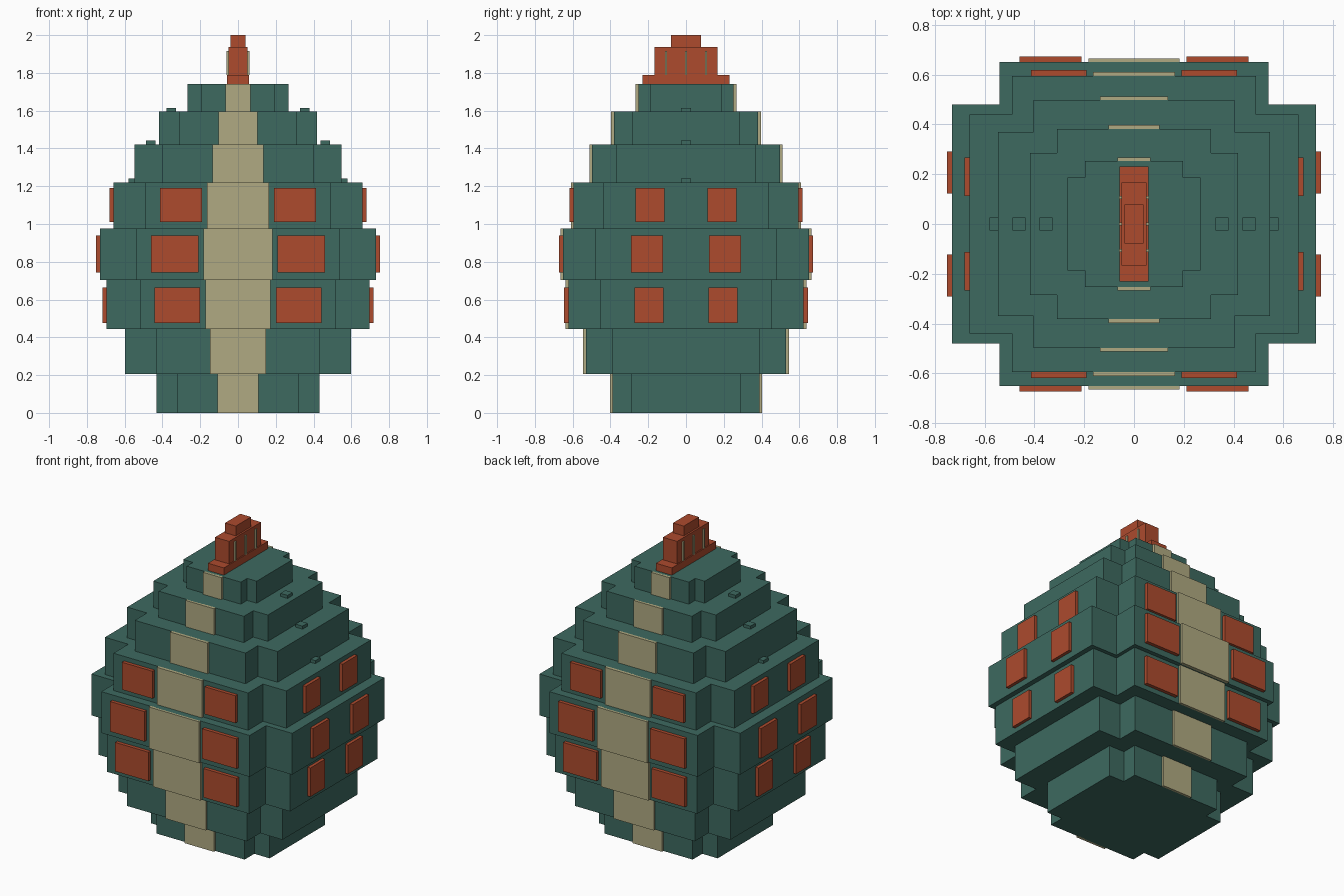
import bpy, bmesh

if "Cube" in bpy.data.objects:
    bpy.data.objects.remove(bpy.data.objects["Cube"])


def material(name, rgb):
    m = bpy.data.materials.new(name)
    m.diffuse_color = (*rgb, 1)
    m.use_nodes = True
    m.node_tree.nodes["Principled BSDF"].inputs["Base Color"].default_value = m.diffuse_color
    return m


GREEN = material("deep green", (0.047, 0.143, 0.117))
RED = material("brick red", (0.418, 0.070, 0.027))
BEIGE = material("sand beige", (0.434, 0.402, 0.223))


def prism(name, outline, z0, z1, mat):
    """Extrude a flat outline from z0 up to z1."""
    bm = bmesh.new()
    face = bm.faces.new([bm.verts.new((x, y, z0)) for x, y in outline])
    new = bmesh.ops.extrude_face_region(bm, geom=[face])["geom"]
    bmesh.ops.translate(bm, vec=(0, 0, z1 - z0),
                        verts=[v for v in new if isinstance(v, bmesh.types.BMVert)])
    bmesh.ops.recalc_face_normals(bm, faces=bm.faces)
    me = bpy.data.meshes.new(name)
    bm.to_mesh(me)
    bm.free()
    me.materials.append(mat)
    ob = bpy.data.objects.new(name, me)
    bpy.context.collection.objects.link(ob)
    return ob


def box(name, x, y, z, mat):
    """Box from (min, max) pairs."""
    return prism(name, [(x[0], y[0]), (x[1], y[0]), (x[1], y[1]), (x[0], y[1])], *z, mat)


def span(a, b, sign):
    return sorted((a * sign, b * sign))


def cross(X, xi, Y, yi):
    """Rectangle with its four corners notched."""
    return [(X, -yi), (X, yi), (xi, yi), (xi, Y), (-xi, Y), (-xi, yi),
            (-X, yi), (-X, -yi), (-xi, -yi), (-xi, -Y), (xi, -Y), (xi, -yi)]


# Stacked tiers: z0, z1, outer x, inner x, outer y, inner y, stripe half width
tiers = [
    (0.000, 0.205, 0.432, 0.320, 0.388, 0.288, 0.108),
    (0.205, 0.443, 0.597, 0.435, 0.530, 0.390, 0.147),
    (0.443, 0.703, 0.697, 0.517, 0.622, 0.455, 0.173),
    (0.703, 0.975, 0.730, 0.540, 0.650, 0.480, 0.183),
    (0.975, 1.220, 0.660, 0.490, 0.595, 0.440, 0.164),
    (1.220, 1.422, 0.547, 0.403, 0.497, 0.370, 0.136),
    (1.422, 1.595, 0.417, 0.310, 0.382, 0.285, 0.103),
    (1.595, 1.740, 0.267, 0.197, 0.252, 0.187, 0.066),
]
for i, (z0, z1, X, xi, Y, yi, w) in enumerate(tiers, 1):
    prism(f"tier_{i}", cross(X, xi, Y, yi), z0, z1, GREEN)
    # Centre stripe on front and back
    for s in (-1, 1):
        box(f"stripe_{i}", (-w, w), span(Y - 0.005, Y + 0.015, s), (z0, z1), BEIGE)

# Raised panels: tier index, z range, x range on front/back, y range on sides
panels = [
    (2, (0.475, 0.665), (0.200, 0.442), (0.120, 0.273)),
    (3, (0.743, 0.940), (0.210, 0.460), (0.123, 0.291)),
    (4, (1.010, 1.190), (0.190, 0.413), (0.113, 0.268)),
]
for i, z, px, py in panels:
    X, Y = tiers[i][2], tiers[i][4]
    for s in (-1, 1):
        for t in (-1, 1):
            box("wide_panel", span(*px, t), span(Y - 0.005, Y + 0.023, s), z, RED)
            box("side_panel", span(X - 0.005, X + 0.021, s), span(*py, t), z, RED)

# Small studs on the upper side ledges
for x, z in ((0.353, 1.595), (0.462, 1.422), (0.555, 1.220)):
    for s in (-1, 1):
        box("ledge_stud", span(x - 0.026, x + 0.026, s), (-0.026, 0.026),
            (z - 0.01, z + 0.02), GREEN)

# Stepped crest
for name, x, y, z in (("crest_base", 0.058, 0.230, (1.740, 1.788)),
                      ("crest_middle", 0.051, 0.166, (1.788, 1.936)),
                      ("crest_top", 0.039, 0.079, (1.936, 2.000))):
    box(name, (-x, x), (-y, y), z, RED)

# Thin slats on both crest faces
for s in (-1, 1):
    for y in (-0.106, 0, 0.106):
        box("crest_slat", span(0.048, 0.060, s), (y - 0.006, y + 0.006), (1.788, 1.915), BEIGE)
